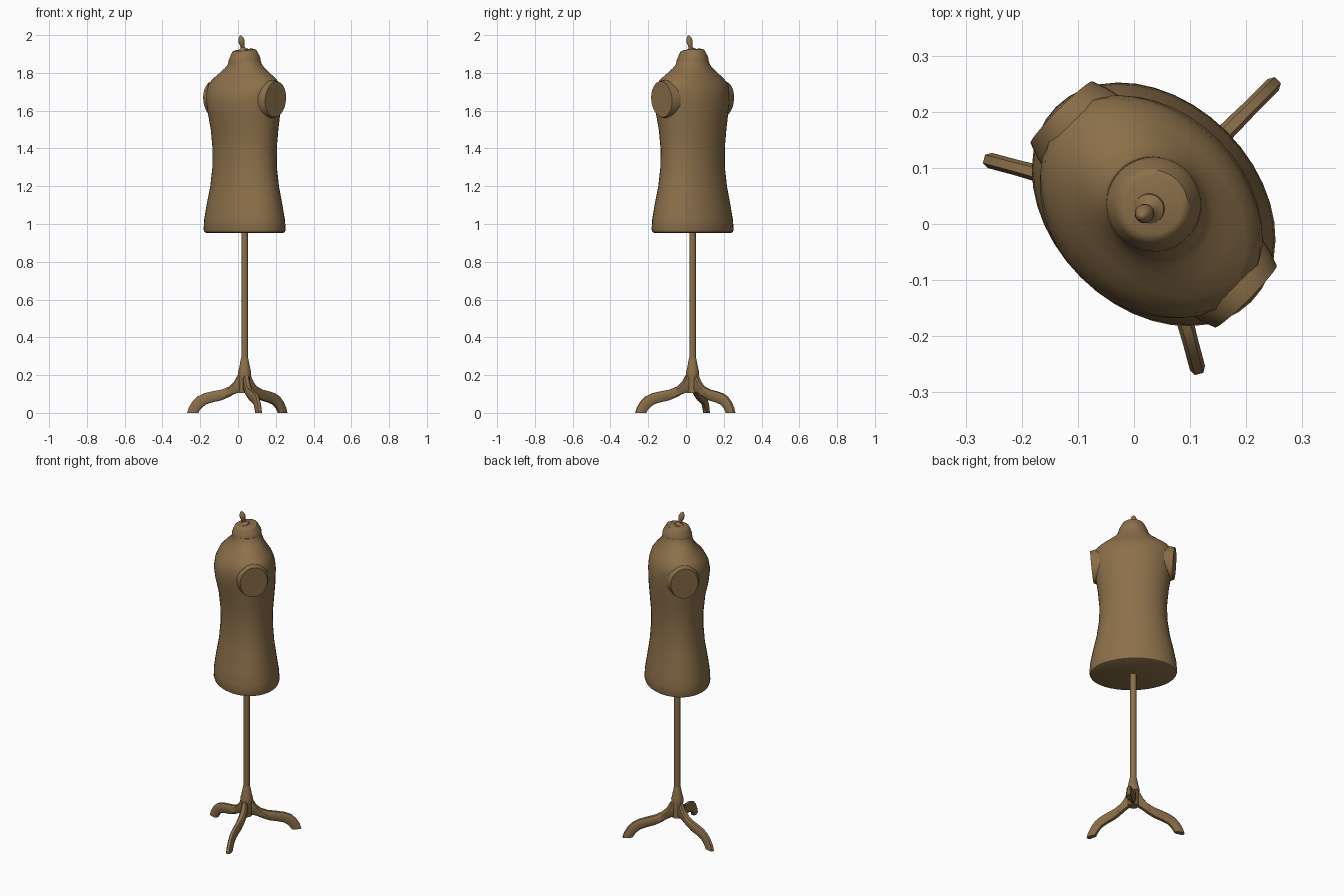
import bpy, bmesh, math
from mathutils import Matrix, Vector

# The form stands turned 45 degrees, its chest facing local -y
PLACE = Matrix.Translation((0.035, 0.035, 0)) @ Matrix.Rotation(math.radians(-45), 4, 'Z')

brown = bpy.data.materials.new("brown")
brown.diffuse_color = (0.262, 0.162, 0.069, 1)


def loft(name, rings, matrix=Matrix(), angle=40):
    """Skin a list of equal point rings and cap both ends."""
    bm = bmesh.new()
    loops = [[bm.verts.new(p) for p in ring] for ring in rings]
    n = len(loops[0])
    for lo, hi in zip(loops, loops[1:]):
        for i in range(n):
            j = (i + 1) % n
            bm.faces.new((lo[i], lo[j], hi[j], hi[i]))
    bm.faces.new(loops[0][::-1])
    bm.faces.new(loops[-1])
    bmesh.ops.recalc_face_normals(bm, faces=bm.faces)
    bm.transform(PLACE @ matrix)
    mesh = bpy.data.meshes.new(name)
    bm.to_mesh(mesh)
    bm.free()
    mesh.materials.append(brown)
    obj = bpy.data.objects.new(name, mesh)
    bpy.context.collection.objects.link(obj)
    bpy.ops.object.select_all(action='DESELECT')
    obj.select_set(True)
    bpy.context.view_layer.objects.active = obj
    bpy.ops.object.shade_smooth_by_angle(angle=math.radians(angle))
    return obj


def oval(z, a, front, back, n=40, tilt=0.0):
    """Horizontal oval with separate front and back depth."""
    pts = []
    for i in range(n):
        t = 2 * math.pi * i / n
        s = math.sin(t)
        y = s * (back if s > 0 else front)
        pts.append((a * math.cos(t), y, z + tilt * y))
    return pts


def turned(name, profile, matrix=Matrix(), n=20, angle=40):
    return loft(name, [oval(z, r, r, r, n) for z, r in profile], matrix, angle)


# Torso: height, half width, front depth, back depth
torso = [
    (0.953, 0.232, 0.170, 0.170), (0.958, 0.242, 0.180, 0.180),
    (0.970, 0.246, 0.184, 0.184), (1.02, 0.243, 0.182, 0.180),
    (1.10, 0.228, 0.171, 0.168), (1.20, 0.206, 0.154, 0.154),
    (1.30, 0.192, 0.146, 0.147), (1.40, 0.190, 0.147, 0.148),
    (1.50, 0.199, 0.157, 0.156), (1.58, 0.211, 0.175, 0.162),
    (1.65, 0.220, 0.184, 0.163), (1.70, 0.225, 0.176, 0.158),
    (1.74, 0.225, 0.155, 0.145), (1.77, 0.198, 0.128, 0.126),
    (1.80, 0.155, 0.103, 0.106), (1.825, 0.117, 0.090, 0.096),
    (1.845, 0.094, 0.084, 0.088), (1.865, 0.086, 0.082, 0.084)]
loft("torso", [oval(*r) for r in torso])

# Neck with a forward-tilted top
loft("neck", [oval(1.84, .086, .084, .086), oval(1.872, .084, .084, .084, tilt=.08),
              oval(1.885, .079, .080, .079, tilt=.1), oval(1.908, .068, .072, .066, tilt=.12),
              oval(1.918, .062, .066, .060, tilt=.12), oval(1.922, .052, .055, .050, tilt=.12)])

# Flat oval armhole plates, leaning in towards the bottom
for side, label in ((1, "right"), (-1, "left")):
    rings = []
    for x, hy, hz in ((.15, .10, .105), (.205, .088, .101), (.232, .078, .095)):
        ring = []
        for i in range(32):
            t = 2 * math.pi * i / 32
            dz = hz * math.sin(t)
            ring.append((side * (x + 0.08 * dz), hy * math.cos(t), 1.66 + dz))
        rings.append(ring)
    loft(label + "_armhole_plate", rings, angle=30)

# Finial leaning forward on the neck
lean = Matrix.Translation((0, -0.010, 1.915)) @ Matrix.Rotation(math.radians(14), 4, 'X')
turned("finial", [(0, .028), (.008, .027), (.014, .016), (.022, .010), (.032, .012),
                  (.045, .016), (.058, .017), (.072, .013), (.082, .007), (.086, .002)], lean)

# Pole and turned collar above the hub
turned("pole", [(0.26, .018), (0.97, .018)])
turned("collar", [(0.195, .034), (0.215, .035), (0.235, .030), (0.265, .024),
                  (0.285, .020), (0.292, .018)])
turned("hub", [(0.105, .030), (0.20, .031)], n=12)

# Legs: radius and height of the upper and lower edges, half width
LEG = [(.015, .200, .015, .110, .016), (.038, .197, .036, .108, .017),
       (.055, .165, .062, .098, .018), (.082, .140, .092, .082, .018),
       (.125, .123, .132, .066, .017), (.175, .114, .178, .056, .016),
       (.220, .104, .212, .046, .015), (.255, .088, .234, .030, .014),
       (.284, .060, .248, .014, .014), (.304, .028, .254, .004, .014),
       (.313, .000, .256, .000, .014)]


def leg_ring(r1, z1, r0, z0, w):
    top, low = Vector((r1, 0, z1)), Vector((r0, 0, z0))
    ring = []
    for side, f in ((1, .2), (1, .8), (.55, 1), (-.55, 1),
                    (-1, .8), (-1, .2), (-.55, 0), (.55, 0)):
        ring.append(low.lerp(top, f) + Vector((0, side * w, 0)))
    return ring


for k, name in enumerate(("back_leg", "left_leg", "right_leg")):
    turn = Matrix.Rotation(math.radians(90 + 120 * k), 4, 'Z')
    loft(name, [leg_ring(*s) for s in LEG], turn, angle=35)
